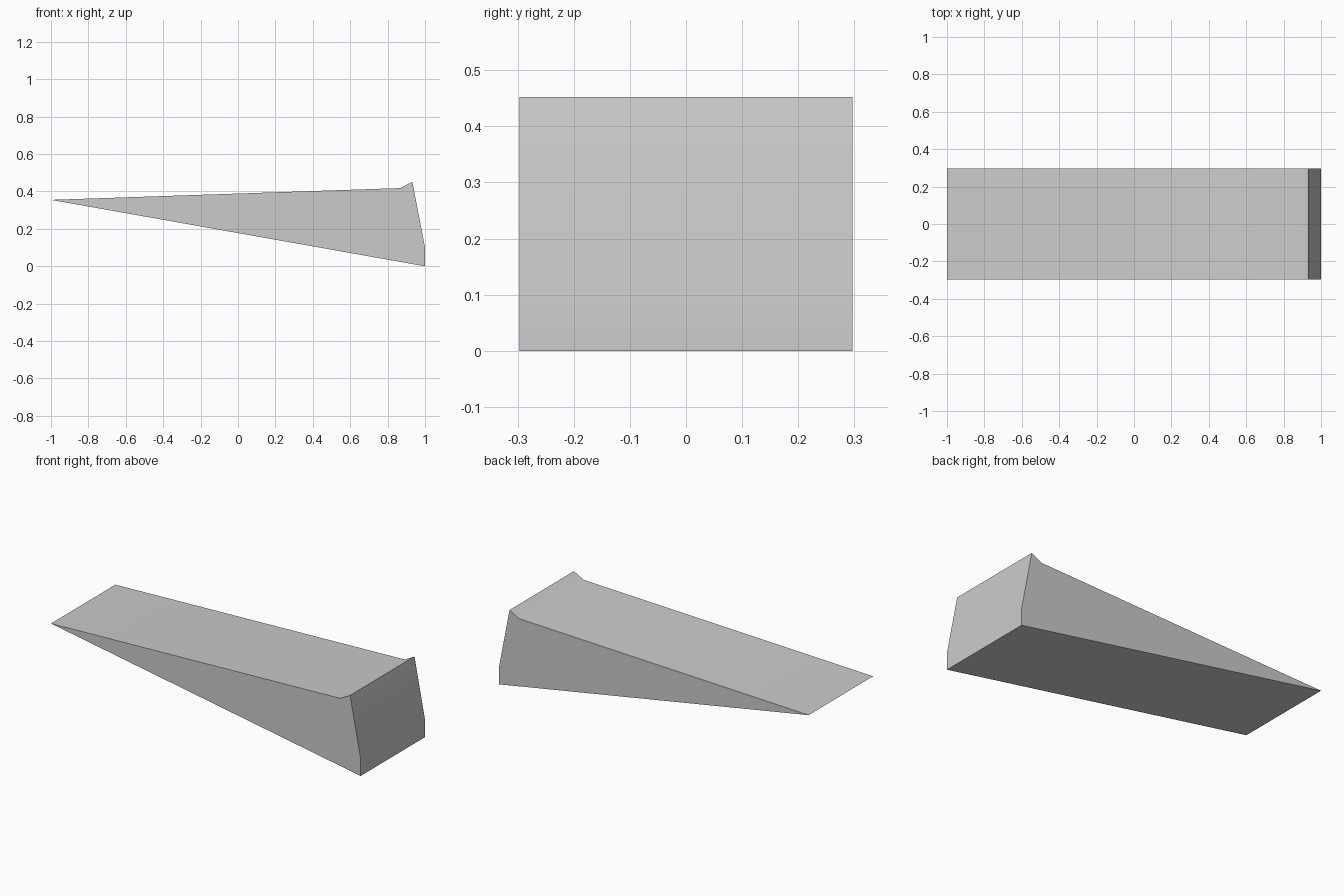
import bpy
import bmesh
from math import radians
from mathutils import Vector

cube = bpy.data.objects.get("Cube")
if cube:
    bpy.data.objects.remove(cube, do_unlink=True)

# Plain grey material
grey = bpy.data.materials.new("light grey")
grey.use_nodes = True
colour = (0.6, 0.6, 0.6, 1)
grey.diffuse_color = colour
grey.node_tree.nodes["Principled BSDF"].inputs["Base Color"].default_value = colour

# Side outline of the wedge: thin tip, raised lip, leaning butt end
half_width = 0.297
outline = [(-1, 0.355), (1, 0), (1, 0.1), (0.932, 0.452), (0.868, 0.418)]

# Extrude the outline across the width
bm = bmesh.new()
side = bm.faces.new([bm.verts.new((x, -half_width, z)) for x, z in outline])
result = bmesh.ops.extrude_face_region(bm, geom=[side])
moved = [v for v in result["geom"] if isinstance(v, bmesh.types.BMVert)]
bmesh.ops.translate(bm, verts=moved, vec=Vector((0, 2 * half_width, 0)))
bmesh.ops.recalc_face_normals(bm, faces=bm.faces)

mesh = bpy.data.meshes.new("wedge")
bm.to_mesh(mesh)
bm.free()
mesh.materials.append(grey)
wedge = bpy.data.objects.new("wedge", mesh)
bpy.context.collection.objects.link(wedge)

# Soften only the gentle bends of the lip and butt end
bpy.ops.object.select_all(action="DESELECT")
wedge.select_set(True)
bpy.context.view_layer.objects.active = wedge
bpy.ops.object.shade_smooth_by_angle(angle=radians(30))
